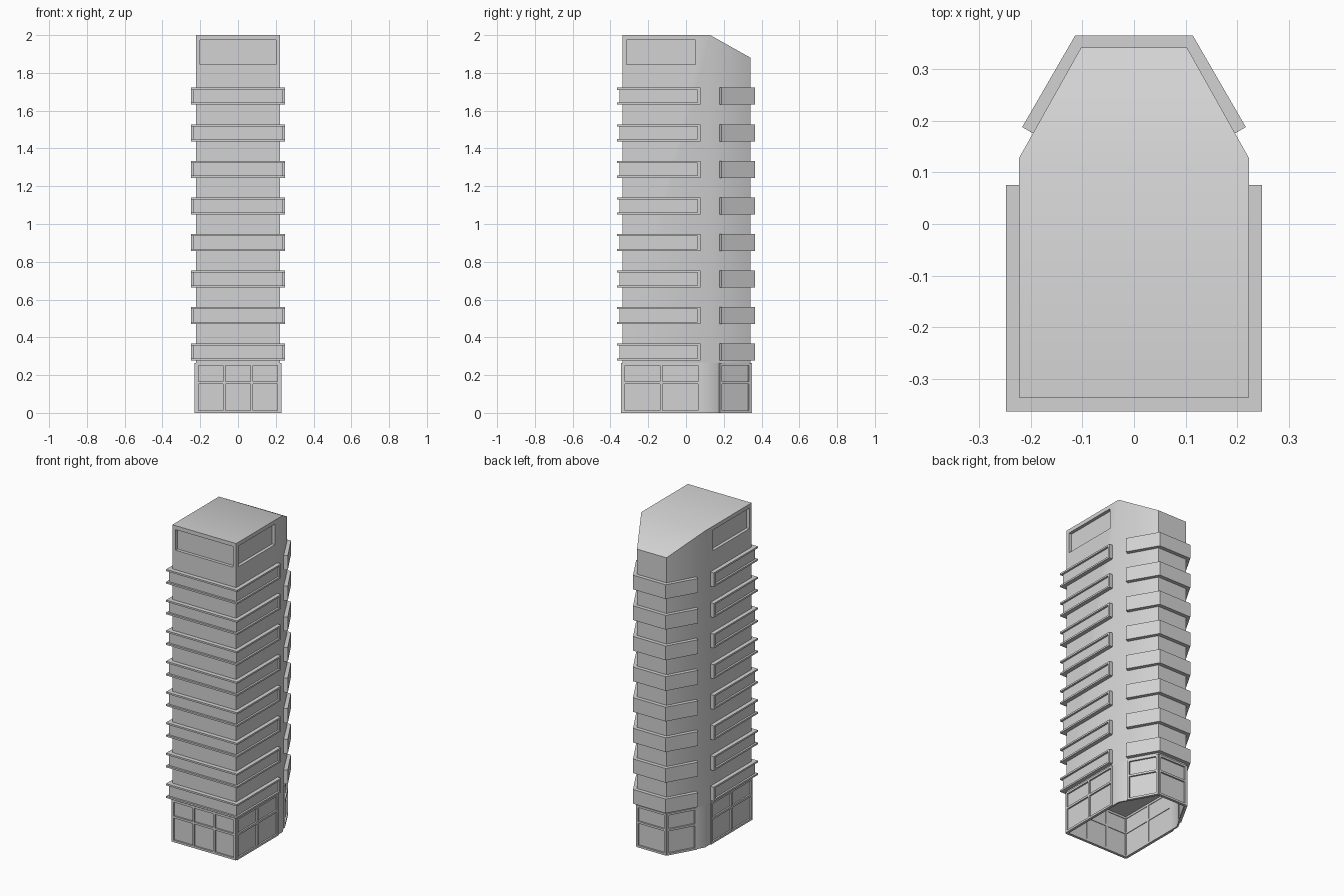
import bpy, bmesh, math
from mathutils import Vector

cube = bpy.data.objects.get("Cube")
if cube:
    bpy.data.objects.remove(cube, do_unlink=True)

grey = bpy.data.materials.new("light_grey")
grey.use_nodes = True
COLOUR = (0.65, 0.65, 0.65, 1)
grey.diffuse_color = COLOUR
grey.node_tree.nodes["Principled BSDF"].inputs["Base Color"].default_value = COLOUR


def add_prism(bm, points, z0, z1):
    """Upright prism over a plan outline; returns its top vertices."""
    low = [bm.verts.new((p[0], p[1], z0)) for p in points]
    high = [bm.verts.new((p[0], p[1], z1)) for p in points]
    bm.faces.new(low[::-1])
    bm.faces.new(high)
    n = len(points)
    for i in range(n):
        j = (i + 1) % n
        bm.faces.new((low[i], low[j], high[j], high[i]))
    return high


def finish(name, bm):
    bmesh.ops.recalc_face_normals(bm, faces=bm.faces[:])
    mesh = bpy.data.meshes.new(name)
    bm.to_mesh(mesh)
    bm.free()
    mesh.materials.append(grey)
    obj = bpy.data.objects.new(name, mesh)
    bpy.context.collection.objects.link(obj)
    return obj


def rect(x, y0, y1):
    return [(-x, y0), (x, y0), (x, y1), (-x, y1)]


def mirrored(half):
    """Complete a +x half outline, running front to back."""
    return half + [(-x, y) for x, y in reversed(half)]


def activate(obj):
    bpy.ops.object.select_all(action='DESELECT')
    obj.select_set(True)
    bpy.context.view_layer.objects.active = obj


# Tower body with sloping rear roof
FLOOR_TOP = 0.265
SIDE, FRONT, SHOULDER, REAR_X, REAR = 0.223, -0.337, 0.128, 0.103, 0.342
bm = bmesh.new()
add_prism(bm, mirrored([(SIDE, FRONT), (SIDE, SHOULDER)]), FLOOR_TOP, 2.0)
bm.free()
bm = bmesh.new()
outline = mirrored([(SIDE, FRONT), (SIDE, SHOULDER), (REAR_X, REAR)])
top = add_prism(bm, outline, FLOOR_TOP, 2.0)
bmesh.ops.connect_verts(bm, verts=[v for v in top if abs(v.co.y - SHOULDER) < 0.001])
for v in top:
    if v.co.y > SHOULDER + 0.01:
        v.co.z = 1.88
body = finish("tower_body", bm)

# Recessed top windows
DEPTH = 0.02
bm = bmesh.new()
add_prism(bm, rect(0.2, FRONT - 0.1, FRONT + DEPTH), 1.845, 1.975)
cutters = [finish("front_window_cutter", bm)]
for s in (-1, 1):
    bm = bmesh.new()
    a, b = s * (SIDE - DEPTH), s * (SIDE + 0.1)
    add_prism(bm, [(a, -0.315), (b, -0.315), (b, 0.05), (a, 0.05)], 1.845, 1.975)
    cutters.append(finish("side_window_cutter", bm))
for cutter in cutters:
    cutter.hide_render = True
    mod = body.modifiers.new("window", 'BOOLEAN')
    mod.operation = 'DIFFERENCE'
    mod.solver = 'EXACT'
    mod.object = cutter
    activate(body)
    bpy.ops.object.modifier_apply(modifier=mod.name)
    bpy.data.objects.remove(cutter, do_unlink=True)

# Balcony bands on every storey
parts = [body]
RIM, H = 0.011, 0.09
for i in range(8):
    z = 0.277 + i * 0.1935
    bm = bmesh.new()
    outer = rect(0.248, -0.364, 0.076)
    add_prism(bm, outer, z, z + RIM)
    add_prism(bm, outer, z + H - RIM, z + H)
    add_prism(bm, rect(0.236, -0.352, 0.063), z + RIM, z + H - RIM)
    add_prism(bm, rect(0.248, 0.062, 0.076), z + RIM, z + H - RIM)
    parts.append(finish("front_balcony_band", bm))
    bm = bmesh.new()
    add_prism(bm, mirrored([(0.196, 0.176), (0.217, 0.188), (0.114, 0.366)]), z, z + H)
    parts.append(finish("rear_balcony_band", bm))


def wall_strip(bm, p0, p1, t0, t1, inner, outer, z0, z1):
    """Slab along a wall line, between two distances and two offsets."""
    p0, p1 = Vector(p0), Vector(p1)
    d = (p1 - p0).normalized()
    n = Vector((d.y, -d.x))
    pts = [p0 + d * t0 + n * outer, p0 + d * t1 + n * outer,
           p0 + d * t1 + n * inner, p0 + d * t0 + n * inner]
    add_prism(bm, pts, z0, z1)


# Ground floor windows: frames with thin panes
def window_wall(name, p0, p1, columns):
    length = (Vector(p1) - Vector(p0)).length
    w = 0.013
    bm = bmesh.new()
    for i in range(columns + 1):
        t = i * (length - w) / columns
        wall_strip(bm, p0, p1, t, t + w, -0.01, 0.007, 0, FLOOR_TOP)
    for z in (0, 0.152, FLOOR_TOP - w):
        wall_strip(bm, p0, p1, 0, length, -0.01, 0.0068, z, z + w)
    parts.append(finish(name + "_frame", bm))
    bm = bmesh.new()
    wall_strip(bm, p0, p1, 0, length, -0.006, -0.003, 0, FLOOR_TOP)
    parts.append(finish(name + "_panes", bm))


window_wall("shop_front", (-SIDE, FRONT), (SIDE, FRONT), 3)
window_wall("rear_entrance", (REAR_X, REAR), (-REAR_X, REAR), 1)
JAMB, CORNER = (SIDE, 0.076), (0.196, 0.176)
for s in (1, -1):
    def line(a, b):
        a, b = (s * a[0], a[1]), (s * b[0], b[1])
        return (a, b) if s > 0 else (b, a)
    window_wall("shop_side", *line((SIDE, FRONT), JAMB), 2)
    window_wall("rear_corner", *line(CORNER, (REAR_X, REAR)), 1)
    # Plain wall between the windows
    bm = bmesh.new()
    inner = [(x - 0.01, y) for x, y in (CORNER, (SIDE, SHOULDER), JAMB)]
    plan = [JAMB, (SIDE, SHOULDER), CORNER] + inner
    add_prism(bm, [(s * x, y) for x, y in plan], 0, FLOOR_TOP)
    parts.append(finish("corner_wall", bm))

# Soft shading over the shallow folds, crisp elsewhere
for obj in parts:
    activate(obj)
    bpy.ops.object.shade_smooth_by_angle(angle=math.radians(30))
